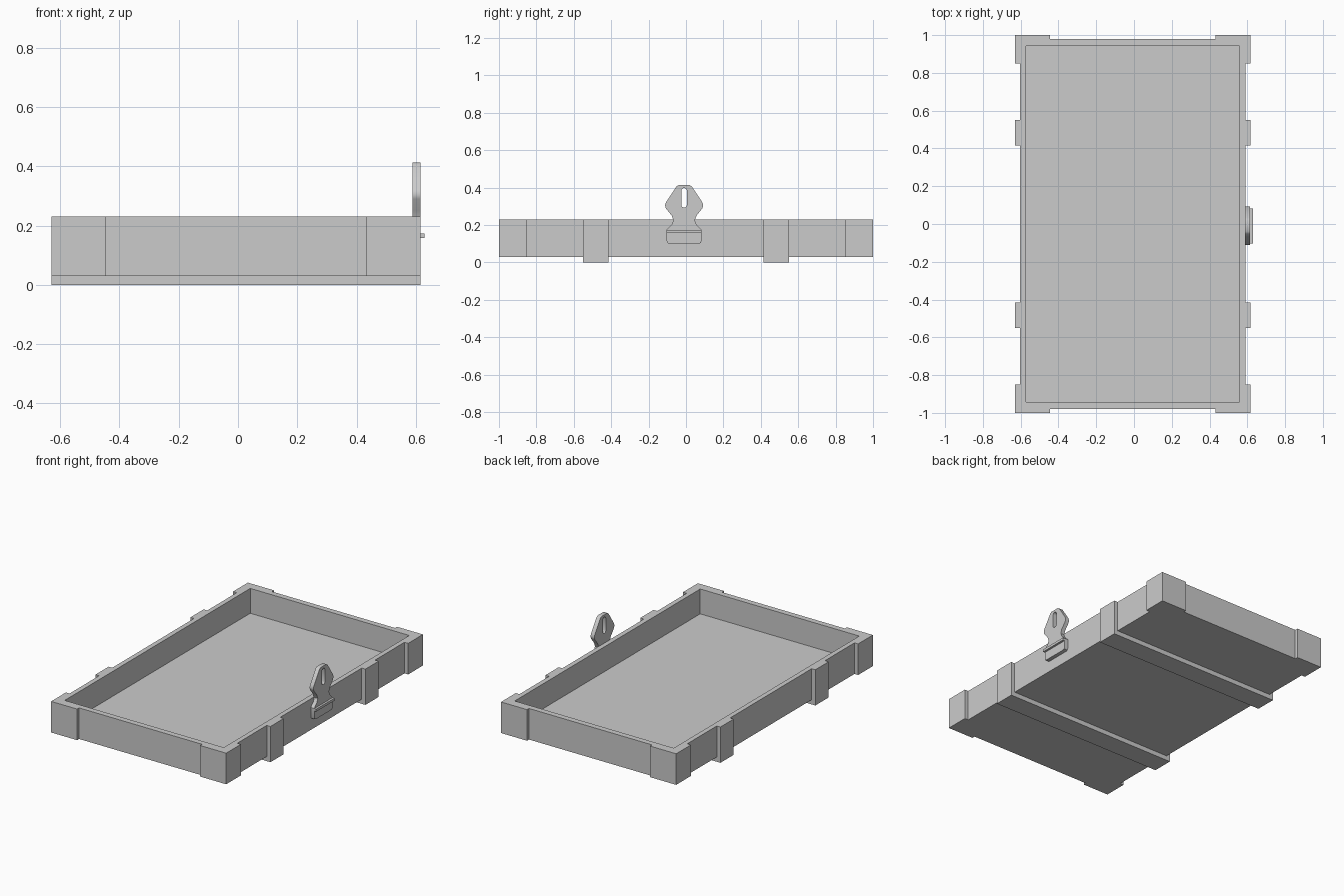
import bpy, bmesh, math
from mathutils import Matrix

cube = bpy.data.objects.get("Cube")
if cube:
    bpy.data.objects.remove(cube, do_unlink=True)

grey = bpy.data.materials.new("plain grey")
grey.use_nodes = True
grey.diffuse_color = (0.6, 0.6, 0.6, 1)
grey.node_tree.nodes["Principled BSDF"].inputs["Base Color"].default_value = (0.6, 0.6, 0.6, 1)

CX = -0.007                                    # centre of the tray body
UPRIGHT = Matrix(((0, 0, 1, 0), (1, 0, 0, 0), (0, 1, 0, 0), (0, 0, 0, 1)))


def finish(name, bm, matrix=None):
    if matrix:
        bm.transform(matrix)
    bmesh.ops.recalc_face_normals(bm, faces=bm.faces)
    mesh = bpy.data.meshes.new(name)
    bm.to_mesh(mesh)
    bm.free()
    mesh.materials.append(grey)
    ob = bpy.data.objects.new(name, mesh)
    bpy.context.collection.objects.link(ob)
    return ob


def box(name, lo, hi):
    bm = bmesh.new()
    bmesh.ops.create_cube(bm, size=1)
    for v in bm.verts:
        v.co = [a + (c + 0.5) * (b - a) for a, b, c in zip(lo, hi, v.co)]
    return finish(name, bm)


def prism(name, outline, hole, z0, z1, floor=None, matrix=None):
    """Extrude an outline with a hole; with a floor height the hole is a pocket."""
    bm = bmesh.new()

    def ring(points, z):
        vs = [bm.verts.new((x, y, z)) for x, y in points]
        return vs, [bm.edges.new((a, b)) for a, b in zip(vs, vs[1:] + vs[:1])]

    def walls(low, high):
        for i in range(len(low)):
            bm.faces.new((low[i - 1], low[i], high[i], high[i - 1]))

    out_low, e_out_low = ring(outline, z0)
    out_high, e_out_high = ring(outline, z1)
    in_low, e_in_low = ring(hole, z0 if floor is None else floor)
    in_high, e_in_high = ring(hole, z1)
    bmesh.ops.triangle_fill(bm, edges=e_out_high + e_in_high, use_beauty=True)
    if floor is None:
        bmesh.ops.triangle_fill(bm, edges=e_out_low + e_in_low, use_beauty=True)
    else:
        bm.faces.new(out_low)
        bm.faces.new(in_low)
    walls(out_low, out_high)
    walls(in_low, in_high)
    return finish(name, bm, matrix)


# Tray: one quarter of the outline with side straps and corner guards, mirrored
quarter = [(0.597, 0.415), (0.623, 0.415), (0.623, 0.55), (0.597, 0.55),
           (0.597, 0.85), (0.623, 0.85), (0.623, 1), (0.438, 1), (0.438, 0.98)]
half = quarter + [(-x, y) for x, y in reversed(quarter)]
outline = [(CX + x, y) for x, y in half + [(-x, -y) for x, y in half]]
pocket = [(CX + sx * 0.566, sy * 0.943) for sx, sy in ((1, 1), (-1, 1), (-1, -1), (1, -1))]
prism("tray", outline, pocket, 0.03, 0.23, floor=0.07)

# Bottom runners continue the side straps under the tray
for name, y in (("front_runner", -0.55), ("back_runner", 0.415)):
    box(name, (CX - 0.623, y, 0), (CX + 0.623, y + 0.135, 0.03))

# Latch: waisted plate with a slot, standing against the left wall
CY = -0.01
side = [(0.078, 0.1), (0.089, 0.104), (0.093, 0.115), (0.093, 0.175), (0.066, 0.203),
        (0.057, 0.225), (0.066, 0.25), (0.098, 0.29), (0.102, 0.305), (0.098, 0.32),
        (0.042, 0.405), (0.03, 0.413)]
plate = [(CY + y, z) for y, z in side] + [(CY - y, z) for y, z in reversed(side)]
slot = []
for i in range(16):
    a = math.pi * (i + 0.5) / 8
    slot.append((CY + 0.015 * math.cos(a), (0.383 if i < 8 else 0.308) + 0.015 * math.sin(a)))
latch = prism("latch_plate", plate, slot, 0.588, 0.615, matrix=UPRIGHT)
bpy.context.view_layer.objects.active = latch
latch.select_set(True)
bpy.ops.object.shade_smooth_by_angle(angle=math.radians(35))

# Raised ridge across the latch
box("latch_ridge", (0.6, CY - 0.093, 0.158), (0.629, CY + 0.093, 0.174))
